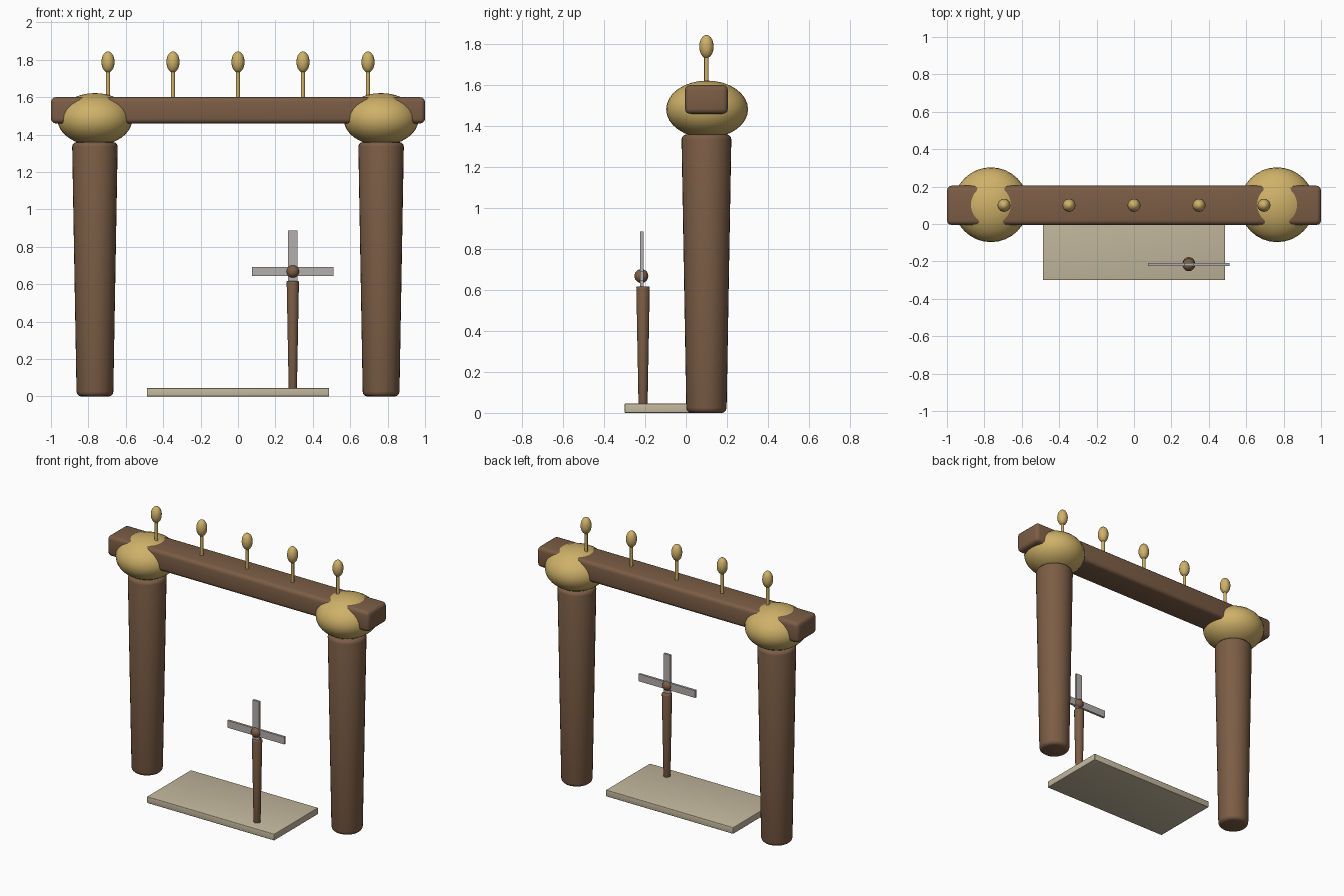
import bpy
from math import radians

if "Cube" in bpy.data.objects:
    bpy.data.objects.remove(bpy.data.objects["Cube"])


def material(name, rgb):
    m = bpy.data.materials.new(name)
    m.diffuse_color = (*rgb, 1)
    m.use_nodes = True
    m.node_tree.nodes["Principled BSDF"].inputs["Base Color"].default_value = m.diffuse_color
    return m


WOOD = material("wood", (0.20, 0.11, 0.06))
GOLD = material("gold", (0.62, 0.44, 0.14))
STONE = material("stone", (0.55, 0.48, 0.34))
METAL = material("metal", (0.45, 0.43, 0.42))


def finish(name, mat, bevel=0, segments=3, angle=35):
    ob = bpy.context.object
    ob.name = name
    ob.data.materials.append(mat)
    if bevel:
        b = ob.modifiers.new("bevel", "BEVEL")
        b.width, b.segments = bevel, segments
        b.limit_method, b.angle_limit = "ANGLE", radians(40)
        bpy.ops.object.modifier_apply(modifier="bevel")
    bpy.ops.object.shade_smooth_by_angle(angle=radians(angle))
    return ob


def box(name, mat, lo, hi, bevel=0):
    bpy.ops.mesh.primitive_cube_add(size=1, location=[(a + b) / 2 for a, b in zip(lo, hi)])
    bpy.context.object.scale = [b - a for a, b in zip(lo, hi)]
    bpy.ops.object.transform_apply(location=False, rotation=False, scale=True)
    return finish(name, mat, bevel)


def cone(name, mat, x, y, z0, z1, r0, r1, sides=32, bevel=0):
    bpy.ops.mesh.primitive_cone_add(vertices=sides, radius1=r0, radius2=r1, depth=z1 - z0,
                                    location=(x, y, (z0 + z1) / 2))
    return finish(name, mat, bevel)


def ball(name, mat, loc, radii, seg=32, rings=16):
    bpy.ops.mesh.primitive_uv_sphere_add(segments=seg, ring_count=rings, radius=1, location=loc)
    bpy.context.object.scale = radii
    bpy.ops.object.transform_apply(location=False, rotation=False, scale=True)
    return finish(name, mat, angle=60)


Y = 0.10  # depth of the gate's centre line

# Tapered pillars with squashed round capitals
for side, x in (("left", -0.765), ("right", 0.765)):
    cone(f"{side}_pillar", WOOD, x, Y, 0, 1.36, 0.098, 0.122, bevel=0.025)
    ball(f"{side}_capital", GOLD, (x, Y + 0.003, 1.482), (0.2, 0.2, 0.14))

# Crossbeam
box("crossbeam", WOOD, (-1, Y - 0.105, 1.46), (1, Y + 0.105, 1.6), 0.025)

# Row of finials along the beam
for i in range(5):
    x = (i - 2) * 0.3475
    cone(f"finial_stem_{i + 1}", GOLD, x, Y, 1.58, 1.76, 0.011, 0.011, sides=12)
    ball(f"finial_bud_{i + 1}", GOLD, (x, Y, 1.788), (0.035, 0.035, 0.057), 16, 10)

# Base slab
box("base_slab", STONE, (-0.487, -0.30, 0), (0.487, 0.18, 0.045), 0.004)

# Small windmill: post, hub and crossed blades
PX, PY, PZ = 0.293, -0.21, 0.668
cone("windmill_post", WOOD, PX, PY, 0.035, 0.618, 0.022, 0.033, sides=24, bevel=0.006)
ball("windmill_hub", WOOD, (PX, PY - 0.008, PZ), (0.034, 0.034, 0.034), 20, 12)
for name, hx, hz in (("horizontal_blade", 0.218, 0.025), ("vertical_blade", 0.025, 0.218)):
    box(name, METAL, (PX - hx, PY - 0.014, PZ - hz), (PX + hx, PY + 0.002, PZ + hz))
